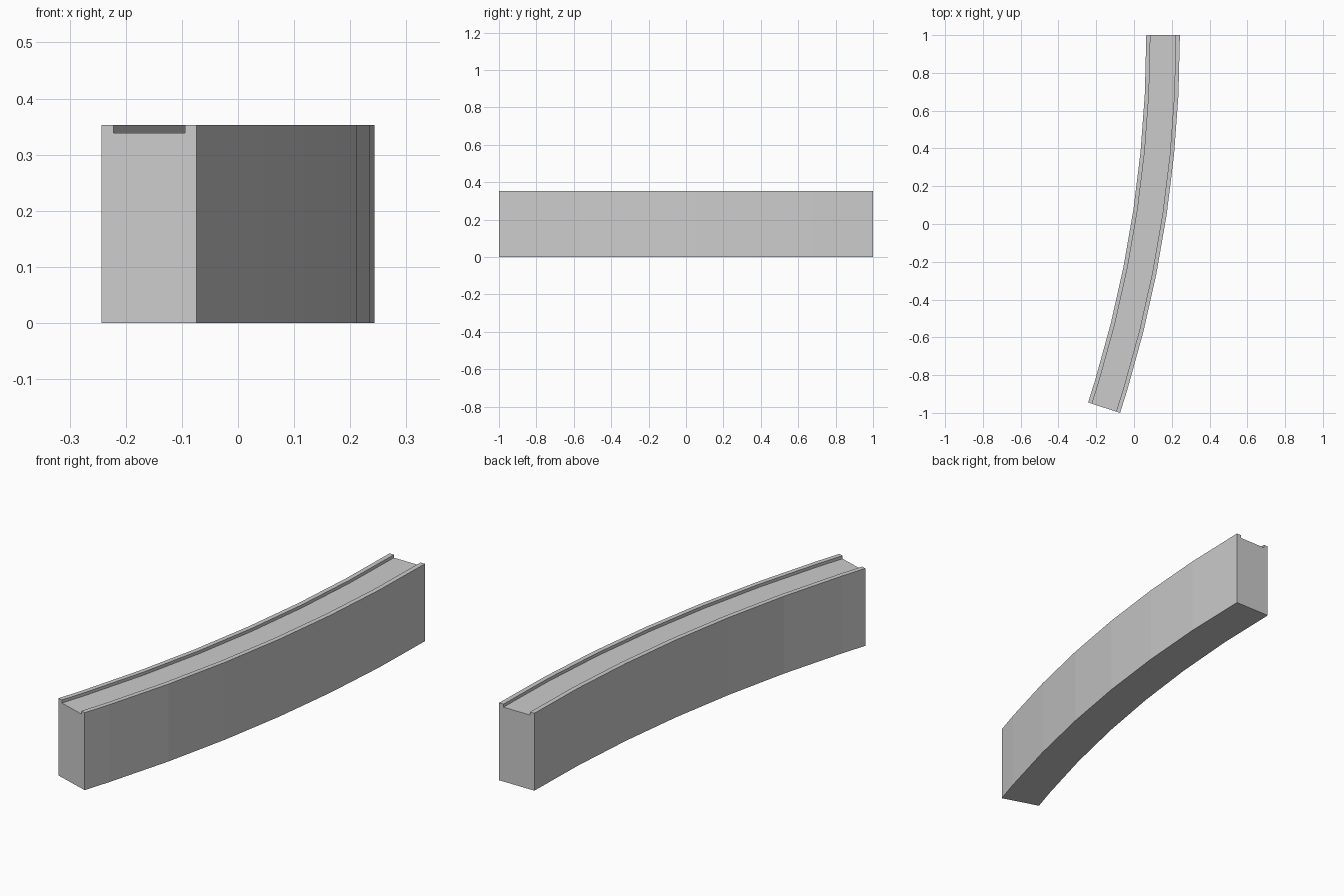
import bpy
import bmesh
from math import radians, sin, cos

cube = bpy.data.objects.get("Cube")
if cube:
    bpy.data.objects.remove(cube, do_unlink=True)

# Flat grey material
grey = bpy.data.materials.new("light grey")
grey.use_nodes = True
colour = (0.6, 0.6, 0.6, 1)
grey.diffuse_color = colour
grey.node_tree.nodes["Principled BSDF"].inputs["Base Color"].default_value = colour

# Cross-section: a tall block with a shallow channel between two lips
OUTER, WIDTH, HEIGHT = 6.472, 0.178, 0.353
LIP, DEPTH = 0.022, 0.014
INNER = OUTER - WIDTH
floor = HEIGHT - DEPTH
profile = [
    (INNER, 0), (OUTER, 0), (OUTER, HEIGHT), (OUTER - LIP, HEIGHT),
    (OUTER - LIP, floor), (INNER + LIP, floor), (INNER + LIP, HEIGHT), (INNER, HEIGHT),
]

# Sweep angles: even facets of a full circle, with a short last one
SWEEP, STEP = 18, 360 / 128
angles = [i * STEP for i in range(int(SWEEP / STEP) + 1)] + [SWEEP]

# Sweep the section along the arc, starting at the back end
bm = bmesh.new()
rings = []
for angle in angles:
    a = radians(angle)
    rings.append([bm.verts.new((0.243 - OUTER + r * cos(a), 1 - r * sin(a), z))
                  for r, z in profile])

n = len(profile)
for ring, following in zip(rings, rings[1:]):
    for i in range(n):
        j = (i + 1) % n
        bm.faces.new((ring[i], ring[j], following[j], following[i]))

# End caps
bm.faces.new(rings[0])
bm.faces.new(rings[-1])
bmesh.ops.recalc_face_normals(bm, faces=bm.faces)

mesh = bpy.data.meshes.new("curved_channel_wall")
bm.to_mesh(mesh)
bm.free()
mesh.materials.append(grey)
wall = bpy.data.objects.new("curved_channel_wall", mesh)
bpy.context.collection.objects.link(wall)
